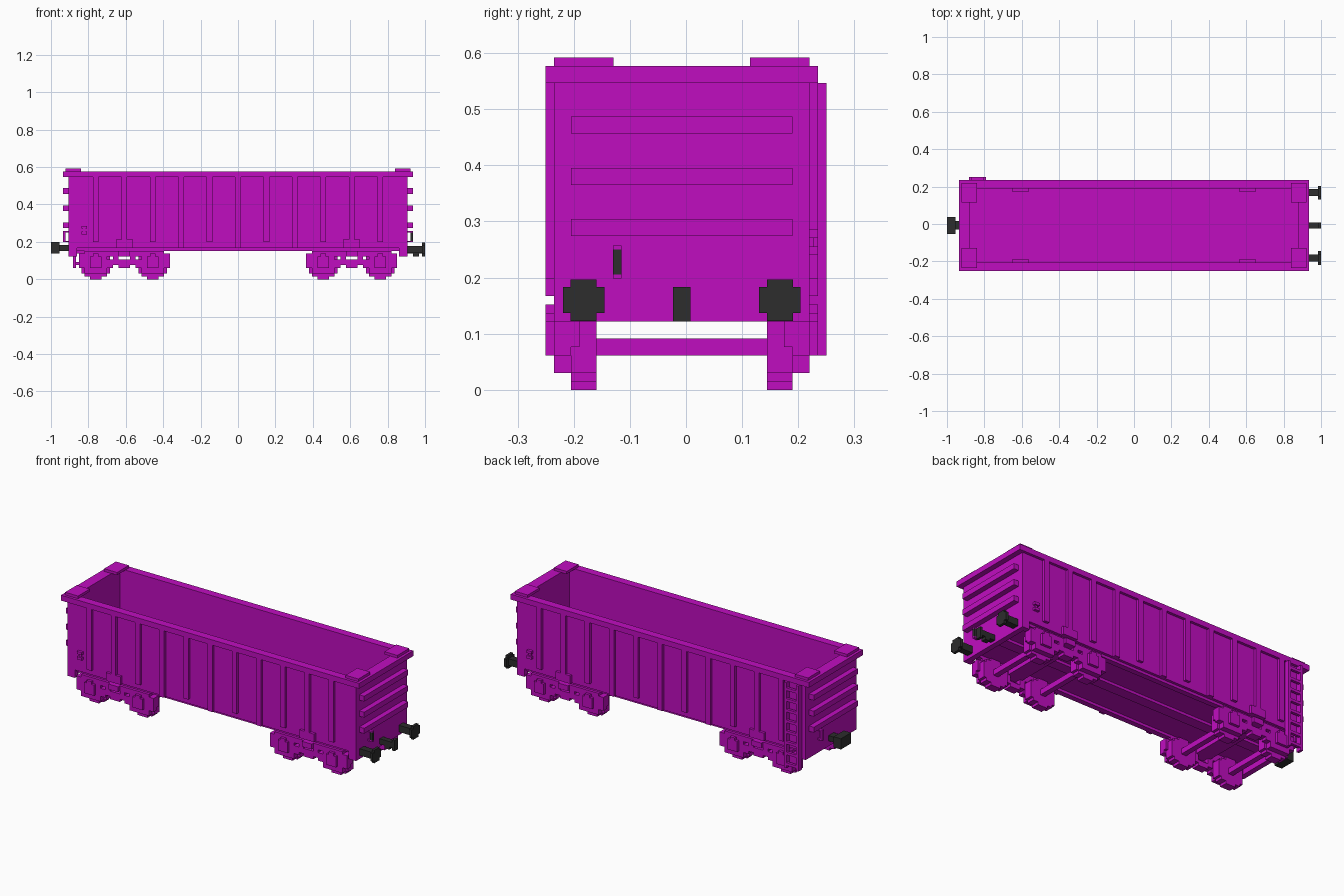
import bpy, bmesh

cube = bpy.data.objects.get("Cube")
if cube:
    bpy.data.objects.remove(cube, do_unlink=True)


def material(name, red, green, blue):
    mat = bpy.data.materials.new(name)
    mat.use_nodes = True
    mat.diffuse_color = (red, green, blue, 1)
    mat.node_tree.nodes["Principled BSDF"].inputs["Base Color"].default_value = mat.diffuse_color
    return mat


magenta = material("magenta paint", 0.527, 0.004, 0.527)
black = material("dark iron", 0.026, 0.026, 0.026)


def around(centre, half):
    return (centre - half, centre + half)


def above(start, height):
    return (start, start + height)


def box(x, y, z):
    return (x, y, z)


def flip(boxes, axes):
    """Mirror images of the boxes across the given axes (x = 0, y = 1)."""
    return [tuple((-span[1], -span[0]) if axis in axes else span
                  for axis, span in enumerate(spans)) for spans in boxes]


def four(boxes):
    """The boxes repeated on both sides and at both ends."""
    pair = boxes + flip(boxes, [0])
    return pair + flip(pair, [1])


def build(name, boxes, mat=magenta):
    bm = bmesh.new()
    for spans in boxes:
        for vert in bmesh.ops.create_cube(bm, size=1)["verts"]:
            vert.co = [span[co > 0] for span, co in zip(spans, vert.co)]
    mesh = bpy.data.meshes.new(name)
    bm.to_mesh(mesh)
    bm.free()
    mesh.materials.append(mat)
    part = bpy.data.objects.new(name, mesh)
    # The ladder sticks out at the back, so the wagon's centre line sits forward
    part.location.y = -plate / 2
    bpy.context.collection.objects.link(part)


# Shared thicknesses, heights and distances from the centre line
plate = 0.0152
half_plate = plate / 2
slab = 2 * plate
rim_top = 0.577
rim_low = rim_top - slab
skirt = 0.122
frame_top = skirt + slab
deck = frame_top + plate
wall = 0.228
inside = wall - slab
rib = wall + plate
end = 0.906
end_inside = end - slab
overhang = end + slab
rib_step = 0.152
full_width = around(0, inside)

# Open body: floor, walls and top rim
build("floor", [box(around(0, end_inside), full_width, above(deck, plate))])
build("side_walls", four([box((0, end), (inside, wall), (deck, rim_top))]))
end_wall = [box((end_inside, end), around(0, wall), (skirt, rim_top))]
build("end_walls", end_wall + flip(end_wall, [0]))
build("corner_posts", four([box((end - 3 * plate, end), (inside, wall), (skirt, deck))]))
build("top_rim", four([box((0, overhang), (inside, rib), (rim_low, rim_top)),
                       box((end_inside, overhang), (0, rib), (rim_low, rim_top))]))
build("rim_corner_plates", four([box((0.84, overhang - plate), (0.122, wall), above(rim_top, plate))]))

# Wall ribs, with every second middle one ending in a sill stub
ribs, stubs = [], []
for i in range(6):
    ribs.append(box(around(i * rib_step, plate), (inside, rib), (deck + slab, rim_low)))
    if i in (0, 2):
        stubs.append(box(around(i * rib_step, plate), (inside, rib), (deck, deck + slab)))
build("side_ribs", four(ribs))
build("rib_stubs", four(stubs))
end_ribs = [box((end, overhang), full_width, above(0.274 + i * 6 * plate, slab)) for i in range(3)]
build("end_ribs", end_ribs + flip(end_ribs, [0]))

# Underframe sills
build("centre_sill", [box(around(0, end_inside), around(0, slab), (frame_top, deck))])
build("side_sills", four([box((0, end_inside), (inside - plate, inside + plate), (frame_top, deck))]))

# Bogies: all built for one corner and mirrored
bogie = 4 * rib_step
tread = inside - 3 * plate
axle_z = 5 * plate
wheels, axles, bearings = [], [], []
for axle in (bogie - rib_step, bogie + rib_step):
    # Stepped octagon: narrower blocks reach further up and down
    for width, height in ((2, 5), (4, 4), (5, 3)):
        wheels.append(box(around(axle, width * plate), (tread, inside), around(axle_z, height * plate)))
    axles.append(box(around(axle, plate), (0, tread), around(axle_z, plate)))
    bearings += [
        box(around(axle, 4 * plate), (inside, wall), above(slab, 7 * plate)),
        box(around(axle, 6 * plate), (inside, wall), above(4 * plate, 3 * plate)),
        box(around(axle, slab), (wall, rib), above(4 * plate, 4 * plate)),
        box(around(axle, plate), (wall, rib), above(7 * plate, slab)),
    ]
build("wheels", four(wheels))
build("axles", four(axles))
build("axle_boxes", four(bearings))

# Bogie side frames: top beam, spring posts, spring plank and bolster
seat = (inside - plate, wall)
frame = [
    box(around(bogie, 14 * plate), seat, (skirt, frame_top)),
    box(around(bogie, slab), seat, above(4 * plate, slab)),
    box(around(bogie, 5 * plate), (inside, wall), above(6 * plate, plate)),
    box(around(bogie, slab), (inside, rib), (skirt, frame_top)),
]
for way in (-1, 1):
    frame.append(box(around(bogie + way * 3 * plate, plate), seat, (axle_z, skirt)))
    frame.append(box(around(bogie + way * 15 * plate, plate), seat, (axle_z, skirt + plate)))
build("bogie_frames", four(frame))
build("bolster_brackets", four([box(around(bogie, 3 * plate), (inside - plate, rib), above(deck, 3 * plate))]))
build("bolsters", four([box(around(bogie, 3 * plate), (0, inside), (skirt, deck))]))

# Ladder on the back, right-hand corner
ladder_x = -0.836
ladder_foot = 4 * plate
ladder_y = (wall, rib + plate)
rails = [box(around(ladder_x + way * 0.038, half_plate), ladder_y, (ladder_foot, rim_low)) for way in (-1, 1)]
rungs = [box(around(ladder_x, slab), (rib, rib + plate), above(ladder_foot + plate + i * 4 * plate, plate))
         for i in range(8)]
build("ladder", rails + rungs)

# Wall latches: two bars joined by a pin, on opposite corners
latch_x = -0.822
latch_z = 0.24
latch = [box(around(latch_x, plate), (-rib, -wall), above(latch_z + lift, plate)) for lift in (0, slab)]
latch.append(box(around(latch_x, half_plate), (-wall - half_plate, -wall), above(latch_z, 3 * plate)))
build("wall_latches", latch + flip(latch, [0, 1]))

# Grab handles on opposite end corners, the left one with an iron grip
handle_y = around(-0.115, half_plate)
handle_z = 0.198
grip_x = (overhang - plate, overhang)
brackets = [box((end, overhang), handle_y, above(handle_z + lift, half_plate)) for lift in (0, 0.052)]
grip = [box(grip_x, handle_y, above(handle_z + half_plate, 3 * plate))]
build("handle_brackets", brackets + flip(brackets + grip, [0, 1]))
build("grab_handle", grip, black)

# Buffers and hook on the left end
buffer_y = 0.175
buffer_z = 0.16
face = (1 - plate, 1)
buffers = [
    box((end, 1), around(buffer_y, 0.019), around(buffer_z, 0.019)),
    box(face, around(buffer_y, 0.037), around(buffer_z, 0.023)),
    box(face, around(buffer_y, 0.023), around(buffer_z, 0.037)),
]
build("buffers", buffers + flip(buffers, [1]), black)
hook_y = around(0, plate)
build("hook", [box((end, 1), hook_y, above(skirt + plate, slab)),
               box((overhang, overhang + slab), hook_y, above(skirt, slab)),
               box(face, hook_y, above(skirt, 4 * plate))], black)

# Block coupler on the right end
build("coupler", [box((-1, -1 + 3 * plate), around(0, 3 * plate), above(skirt + plate, 4 * plate)),
                  box((-overhang - slab, -end), around(0, 1.5 * plate), above(frame_top, slab))], black)
